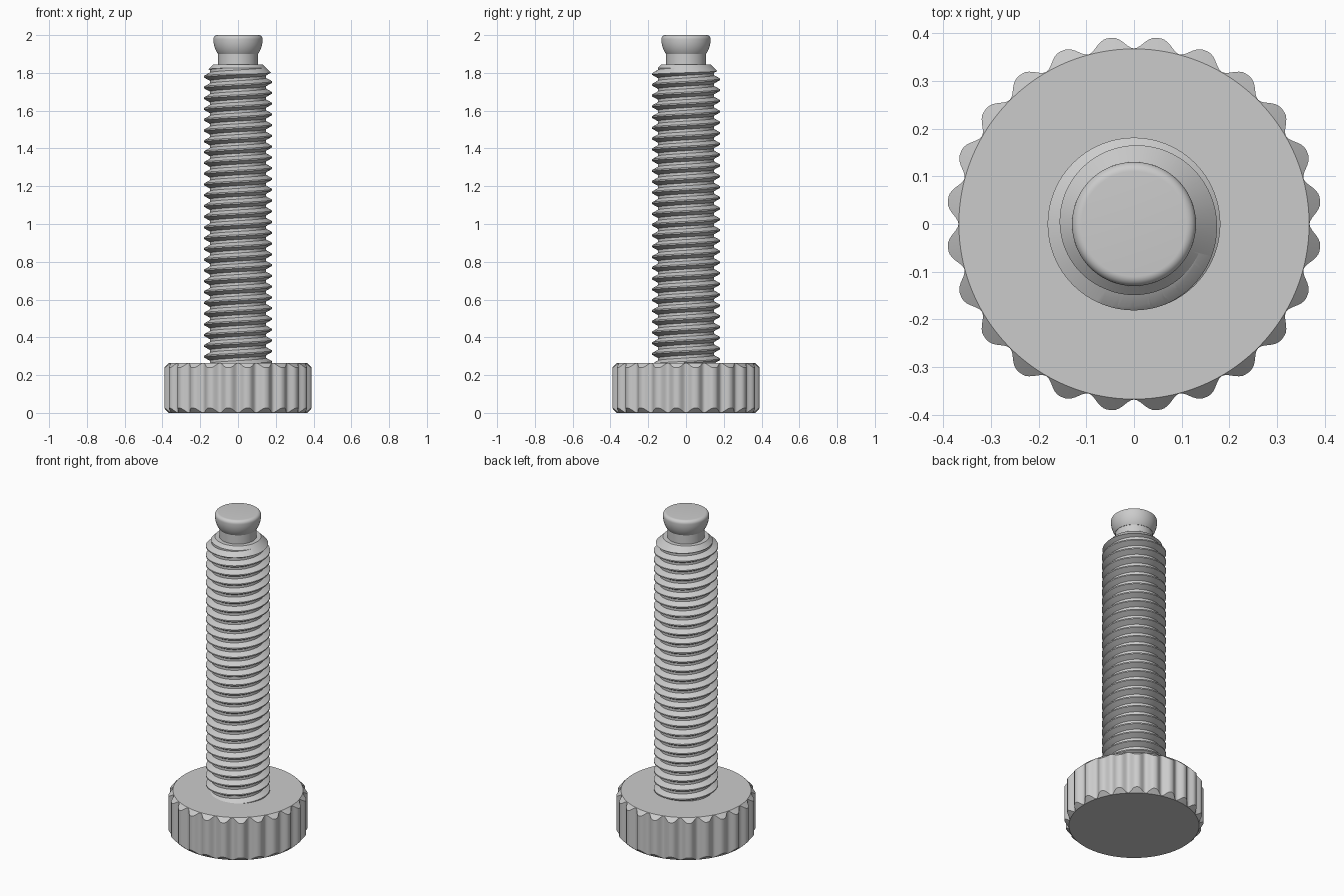
import bpy, bmesh, math
from math import cos, sin, pi, tau

cube = bpy.data.objects.get("Cube")
if cube:
    bpy.data.objects.remove(cube, do_unlink=True)

steel = bpy.data.materials.new("plain_grey_steel")
steel.use_nodes = True
GREY = (0.6, 0.6, 0.6, 1)
steel.diffuse_color = GREY
steel.node_tree.nodes["Principled BSDF"].inputs["Base Color"].default_value = GREY


def loft(name, rows, cols, radius_height):
    """Closed skin of rows x columns; radius_height(row, angle) gives (r, z)."""
    bm = bmesh.new()
    grid = []
    for row in rows:
        ring = []
        for c in range(cols + 1):
            a = tau * c / cols
            r, z = radius_height(row, a)
            ring.append(bm.verts.new((r * cos(a), r * sin(a), z)))
        grid.append(ring)
    for low, high in zip(grid, grid[1:]):
        for c in range(cols):
            bm.faces.new((low[c], low[c + 1], high[c + 1], high[c]))
    bm.faces.new(grid[0][:-1][::-1])
    bm.faces.new(grid[-1][:-1])
    bmesh.ops.remove_doubles(bm, verts=bm.verts, dist=1e-5)
    bmesh.ops.recalc_face_normals(bm, faces=bm.faces)
    mesh = bpy.data.meshes.new(name)
    bm.to_mesh(mesh)
    bm.free()
    mesh.materials.append(steel)
    obj = bpy.data.objects.new(name, mesh)
    bpy.context.collection.objects.link(obj)
    return obj


def activate(obj):
    bpy.ops.object.select_all(action='DESELECT')
    obj.select_set(True)
    bpy.context.view_layer.objects.active = obj


def smooth(obj):
    activate(obj)
    bpy.ops.object.shade_smooth_by_angle(angle=math.radians(30))


# Fluted head with chamfered rims
HEAD_H, RIM, TIP, FLUTES = 0.265, 0.367, 0.393, 24


def head_point(row, a):
    groove = ((1 + cos(FLUTES * a)) / 2) ** 1.4
    outer = TIP - (TIP - RIM - 0.001) * groove
    chamfer = outer - RIM
    return {"bottom": (RIM, 0), "low": (outer, chamfer),
            "high": (outer, HEAD_H - chamfer), "top": (RIM, HEAD_H)}[row]


smooth(loft("fluted_head", ("bottom", "low", "high", "top"), FLUTES * 16, head_point))

# Helical thread, rising to the right
PITCH, MAJOR, MINOR = 0.057, 0.181, 0.149
Z_LOW, Z_HIGH, CREST = 0.2, 1.88, 1.78 - PITCH / 2


def thread_radius(z, a):
    turn = (z - CREST) / PITCH - a / tau
    off = abs(turn - round(turn))
    blend = min(max((off - 1 / 16) / (5 / 16), 0), 1)
    return MAJOR + (MINOR - MAJOR) * blend


def thread_point(row, a):
    z = CREST + PITCH * (row + a / tau)
    z = min(max(z, Z_LOW), Z_HIGH)
    return thread_radius(z, a), z


corners = [k + f for k in range(-30, 5) for f in (-3 / 8, -1 / 16, 1 / 16, 3 / 8)]
shaft = loft("threaded_shaft", corners, 96, thread_point)

# Trim the thread to a cone at its upper end
envelope = loft("shaft_trimmer", [(0.2, 0.23), (0.2, 1.775), (0.13, 1.845)], 128,
                lambda row, a: row)
envelope.hide_render = True
trim = shaft.modifiers.new("trim", 'BOOLEAN')
trim.operation = 'INTERSECT'
trim.solver = 'EXACT'
trim.object = envelope
activate(shaft)
bpy.ops.object.modifier_apply(modifier=trim.name)
bpy.data.objects.remove(envelope, do_unlink=True)
smooth(shaft)

# Neck and ball-shaped tip with a flat, rounded top
profile = [(0.105, 1.83), (0.105, 1.9)]
for i in range(11):
    t = math.radians(-35 + 3.5 * i)
    profile.append((0.13 * cos(t), 1.975 + 0.13 * sin(t)))
for i in range(9):
    t = pi / 2 * i / 8
    profile.append((0.11 + 0.02 * cos(t), 1.98 + 0.02 * sin(t)))
smooth(loft("ball_tip", profile, 96, lambda row, a: row))
